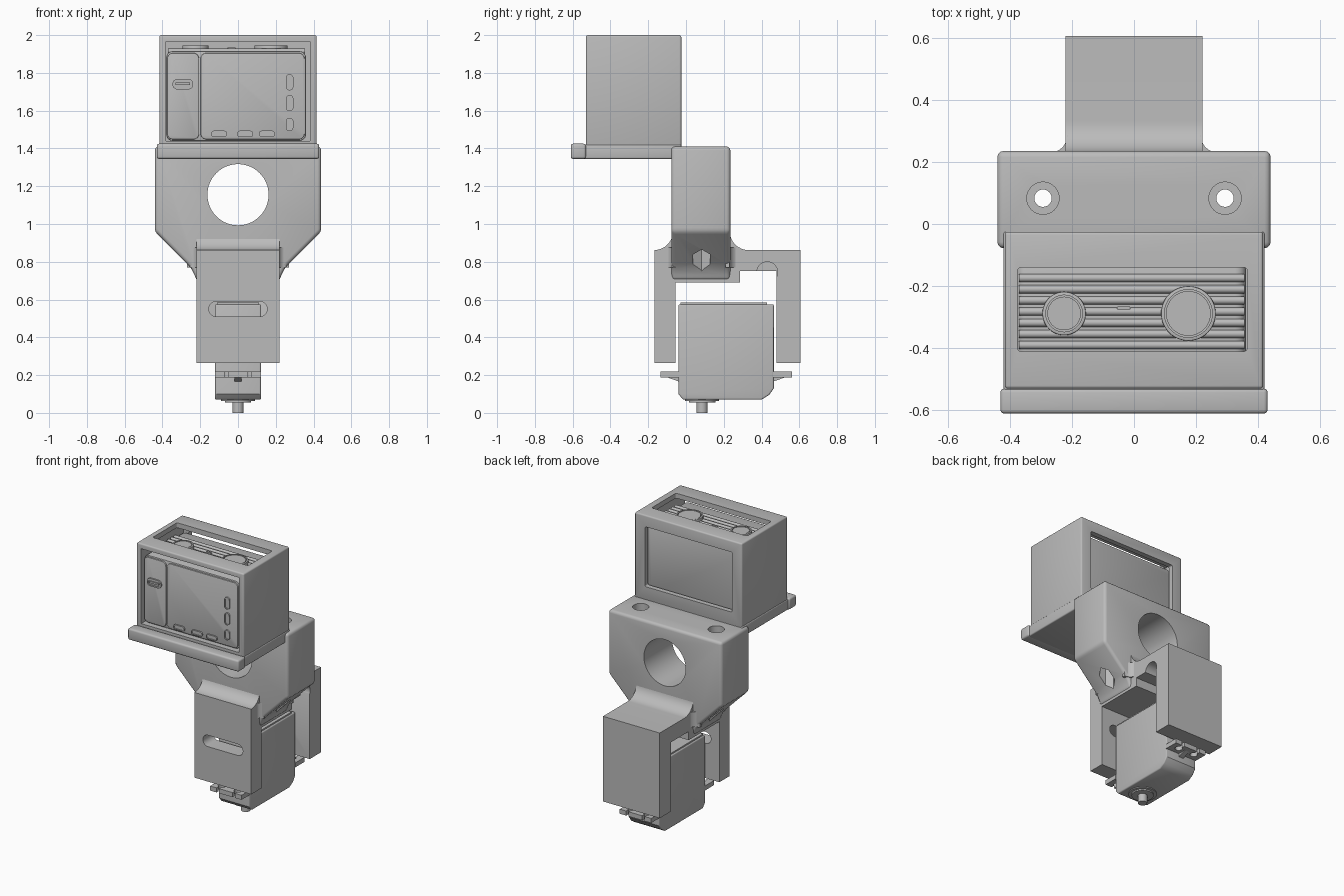
import bpy, bmesh, math

cube = bpy.data.objects.get("Cube")
if cube:
    bpy.data.objects.remove(cube, do_unlink=True)

grey = bpy.data.materials.new("plain grey")
grey.use_nodes = True
grey.diffuse_color = (0.5, 0.5, 0.5, 1)
grey.node_tree.nodes["Principled BSDF"].inputs["Base Color"].default_value = (0.5, 0.5, 0.5, 1)


def arc(cx, cy, r, start, end, n=12):
    """Points on an arc, angles in degrees."""
    angles = [math.radians(start + (end - start) * i / n) for i in range(n + 1)]
    return [(cx + r * math.cos(a), cy + r * math.sin(a)) for a in angles]


def circle(cx, cy, r, n=48):
    return arc(cx, cy, r, 0, 360, n)[:-1]


def rounded(x0, x1, y0, y1, r, n=6):
    """Rectangle with round corners; a large r gives a pill."""
    return (arc(x1 - r, y1 - r, r, 0, 90, n) + arc(x0 + r, y1 - r, r, 90, 180, n)
            + arc(x0 + r, y0 + r, r, 180, 270, n) + arc(x1 - r, y0 + r, r, 270, 360, n))


def prism(name, points, axis, a, b, bevel=0, segments=3):
    """Extrude a 2D outline along an axis from a to b."""
    place = {"x": lambda u, v: (a, u, v), "y": lambda u, v: (u, a, v), "z": lambda u, v: (u, v, a)}[axis]
    bm = bmesh.new()
    face = bm.faces.new([bm.verts.new(place(u, v)) for u, v in points])
    new = bmesh.ops.extrude_face_region(bm, geom=[face])["geom"]
    step = [b - a if axis == k else 0 for k in "xyz"]
    bmesh.ops.translate(bm, verts=[g for g in new if isinstance(g, bmesh.types.BMVert)], vec=step)
    bmesh.ops.remove_doubles(bm, verts=bm.verts, dist=0.00001)
    bmesh.ops.recalc_face_normals(bm, faces=bm.faces)
    mesh = bpy.data.meshes.new(name)
    bm.to_mesh(mesh)
    bm.free()
    mesh.materials.append(grey)
    ob = bpy.data.objects.new(name, mesh)
    bpy.context.collection.objects.link(ob)
    if bevel:
        mod = ob.modifiers.new("soft edges", "BEVEL")
        mod.width, mod.segments = bevel, segments
        mod.limit_method, mod.angle_limit = "ANGLE", math.radians(40)
        bake(ob)
    return ob


def box(name, x, y, z, bevel=0):
    return prism(name, [(x[0], y[0]), (x[1], y[0]), (x[1], y[1]), (x[0], y[1])], "z", z[0], z[1], bevel)


def bake(ob):
    bpy.context.view_layer.update()
    graph = bpy.context.evaluated_depsgraph_get()
    mesh = bpy.data.meshes.new_from_object(ob.evaluated_get(graph))
    ob.modifiers.clear()
    ob.data = mesh


def cut(ob, *cutters):
    for c in cutters:
        mod = ob.modifiers.new("cut", "BOOLEAN")
        mod.operation, mod.solver, mod.object = "DIFFERENCE", "EXACT", c
        bake(ob)
        bpy.data.objects.remove(c, do_unlink=True)


# Wide mounting block with chamfered shoulders, cross bore and bolt holes
half = [(0.44, 1.41), (0.44, 0.96), (0.27, 0.79), (0.247, 0.762), (0.23, 0.73), (0.221, 0.7)]
block = prism("mounting_block", half + [(-x, z) for x, z in reversed(half)], "y", -0.078, 0.235, 0.02)
cut(block, prism("bore", circle(0, 1.155, 0.162, 64), "y", -0.3, 0.5))
for s in (-1, 1):
    cut(block,
        prism("bolt_hole", circle(s * 0.293, 0.083, 0.028, 24), "z", 0.6, 1.6),
        prism("counterbore", circle(s * 0.293, 0.083, 0.052, 32), "z", 1.35, 1.6),
        prism("nut_pocket", circle(s * 0.293, 0.083, 0.052, 6), "z", 0.6, 0.93))

# Forked bracket holding the motor
fork = (arc(-0.168, 0.96, 0.098, 270, 360)[1:] + arc(0.33, 0.96, 0.098, 180, 270)
        + [(0.605, 0.862), (0.605, 0.265), (0.48, 0.265), (0.48, 0.75), (0.285, 0.75),
           (0.285, 0.69), (-0.055, 0.69), (-0.055, 0.265), (-0.168, 0.265), (-0.168, 0.862)])
bracket = prism("forked_bracket", fork, "x", -0.22, 0.22)
cut(bracket,
    prism("front_slot", rounded(-0.155, 0.155, 0.51, 0.59, 0.0399), "y", -0.3, 0.0),
    prism("cable_notch", circle(0.43, 0.745, 0.055, 32), "x", -0.1, 0.5))

# Concave corner fillets between bracket and block
for s in (-1, 1):
    for name, face, r, d in (("back_fillet", 0.23, 0.055, 1), ("front_fillet", -0.075, 0.04, -1)):
        curve = arc(s * (0.215 + r), face + d * r, r, 270 * d, 270 * d - 90 * s * d, 8)
        prism(name, curve + [(s * 0.2, face - d * 0.02), (s * (0.215 + r), face - d * 0.02)],
              "z", 0.77, 0.875)

# Motor case, lid, shaft and mounting ears
case = [(-0.04, 0.575), (-0.04, 0.1), (-0.015, 0.07), (0.4, 0.07), (0.44, 0.095), (0.465, 0.13), (0.465, 0.575)]
prism("motor_case", case, "x", -0.122, 0.122, 0.008)
box("motor_lid", (-0.112, 0.112), (-0.03, 0.43), (0.56, 0.585))
for name, r, z0, z1, n in (("shaft_boss", 0.07, 0.055, 0.09, 40), ("motor_shaft", 0.03, 0, 0.07, 16)):
    prism(name, circle(0, 0.085, r, n), "z", z0, z1)
prism("shaft_recess_ring", circle(0, 0.085, 0.09, 40), "z", 0.064, 0.09)
for name, root, tip in (("front_ear", -0.035, -0.135), ("back_ear", 0.46, 0.56)):
    d = 1 if tip > root else -1
    ear = box(name, (-0.122, 0.122), sorted((root, tip)), (0.188, 0.22))
    for x in (-0.062, 0.062):
        hole = root + d * 0.055
        cut(ear, prism("ear_hole", circle(x, hole, 0.024, 24), "z", 0.1, 0.3),
            box("ear_slit", (x - 0.01, x + 0.01), sorted((hole, tip + d * 0.02)), (0.1, 0.3)))
    prism(name + "_rib", [(root, 0.19), (root + d * 0.07, 0.19), (root, 0.165)], "x", -0.018, 0.018)

# Open housing and its base
housing = box("device_housing", (-0.416, 0.416), (-0.53, -0.025), (1.4, 2.0), 0.01)
cut(housing,
    box("cavity", (-0.38, 0.38), (-0.7, -0.06), (1.44, 1.965)),
    prism("top_window", rounded(-0.375, 0.365, -0.41, -0.14, 0.012), "z", 1.9, 2.1),
    prism("back_window", rounded(-0.34, 0.335, 1.5, 1.92, 0.01), "y", -0.1, 0.1))
box("housing_base", (-0.42, 0.42), (-0.55, -0.025), (1.345, 1.42), 0.008)
box("front_lip", (-0.43, 0.43), (-0.61, -0.53), (1.345, 1.425), 0.012)

# Device body with two front panels
prism("device_body", rounded(-0.38, 0.36, 1.44, 1.915, 0.035), "y", -0.495, -0.08, 0.006, 2)
prism("control_panel", rounded(-0.375, -0.206, 1.448, 1.905, 0.03), "y", -0.505, -0.49, 0.004, 2)
prism("screen_panel", rounded(-0.198, 0.352, 1.448, 1.905, 0.03), "y", -0.505, -0.49, 0.004, 2)


def button(name, x, z, w, h):
    """A raised pill rim with a lower key inside."""
    r = min(w, h) / 2
    rim = prism(name + "_rim", rounded(x - w / 2, x + w / 2, z - h / 2, z + h / 2, r * 0.95), "y", -0.515, -0.495)
    e = r * 0.35
    cut(rim, prism("rim_cut", rounded(x - w / 2 + e, x + w / 2 - e, z - h / 2 + e, z + h / 2 - e, r * 0.6),
                   "y", -0.53, -0.509))


for z, h in ((1.75, 0.085), (1.64, 0.085), (1.527, 0.07)):
    button("side_button", 0.273, z, 0.04, h)
for x in (-0.1, 0.038, 0.153):
    button("lower_button", x, 1.477, 0.085, 0.034)
button("latch", -0.292, 1.74, 0.11, 0.055)
box("latch_bar", (-0.33, -0.254), (-0.517, -0.5), (1.735, 1.748))

# Ribbed device top with two dials and a small key
for i in range(7):
    y = -0.39 + i * 0.036
    prism("top_rib", circle(y, 1.915, 0.013, 12), "x", -0.37, 0.355)
for name, x, r in (("small_dial", -0.225, 0.07), ("large_dial", 0.175, 0.088)):
    dial = prism(name, circle(x, -0.288, r), "z", 1.9, 1.945, 0.003, 2)
    cut(dial, prism("dial_groove", circle(x, -0.288, r - 0.011), "z", 1.937, 2))
    prism(name + "_cap", circle(x, -0.288, r - 0.016), "z", 1.9, 1.943)
prism("top_key", rounded(-0.055, -0.012, -0.277, -0.264, 0.006), "z", 1.9, 1.935)

# Smooth curved faces, keep edges sharp
for ob in bpy.context.scene.objects:
    ob.select_set(ob.type == "MESH")
    if ob.type == "MESH":
        bpy.context.view_layer.objects.active = ob
bpy.ops.object.shade_smooth_by_angle(angle=math.radians(32))
